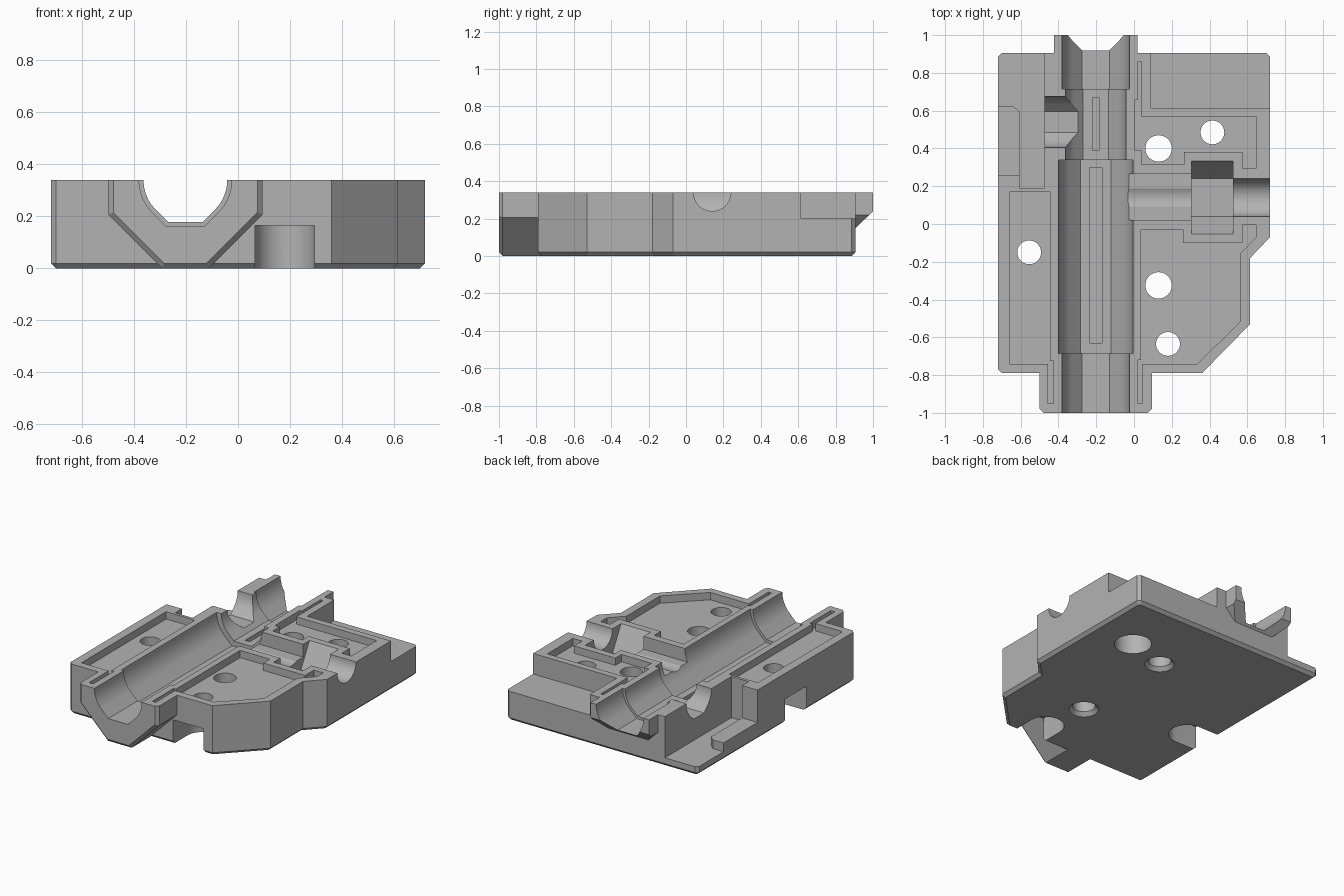
import bpy, bmesh, math

cube = bpy.data.objects.get("Cube")
if cube:
    bpy.data.objects.remove(cube)

TOP, OVER = 0.34, 0.5
BORE_X, CROSS_Y, PORT_Y = -0.2025, 0.14, 0.54

grey = bpy.data.materials.new("matte grey")
grey.use_nodes = True
grey.diffuse_color = (0.45, 0.45, 0.45, 1)
grey.node_tree.nodes["Principled BSDF"].inputs["Base Color"].default_value = (0.45, 0.45, 0.45, 1)

PLACE = {"x": lambda a, b, t: (t, a, b),
         "y": lambda a, b, t: (a, t, b),
         "z": lambda a, b, t: (a, b, t)}


def prism(name, points, lo, hi, axis="z", chamfer=0):
    """Extrude a profile along an axis; chamfer trims the rim of the low end."""
    bm = bmesh.new()
    ends = [[bm.verts.new(PLACE[axis](a, b, t)) for a, b in points] for t in (lo, hi)]
    cap = bm.faces.new(ends[0])
    bm.faces.new(ends[1])
    n = len(points)
    for i in range(n):
        j = (i + 1) % n
        bm.faces.new((ends[0][i], ends[0][j], ends[1][j], ends[1][i]))
    bmesh.ops.recalc_face_normals(bm, faces=bm.faces)
    if chamfer:
        rim = [e for e in cap.edges if axis == "z" or min(v.co.z for v in e.verts) < TOP - 0.01]
        bmesh.ops.bevel(bm, geom=rim, offset=chamfer, segments=1, affect="EDGES")
    mesh = bpy.data.meshes.new(name)
    bm.to_mesh(mesh)
    bm.free()
    mesh.materials.append(grey)
    obj = bpy.data.objects.new(name, mesh)
    bpy.context.collection.objects.link(obj)
    return obj


def box(x0, x1, y0, y1):
    return [(x0, y0), (x1, y0), (x1, y1), (x0, y1)]


def circle(x, y, r, n=40):
    return [(x + r * math.cos(math.tau * i / n), y + r * math.sin(math.tau * i / n)) for i in range(n)]


def trough(c, r):
    """Round channel whose lower part runs at 45 degrees into a flat floor."""
    arc = [math.radians(45 * i / 8) for i in range(9)]
    half = [(r, OVER - TOP)] + [(r * math.cos(a), -r * math.sin(a)) for a in arc]
    half.append((r * math.tan(math.pi / 8), -r))
    return [(c + u, TOP + v) for u, v in half] + [(c - u, TOP + v) for u, v in reversed(half)]


def half_round(c, r, n=24):
    arc = [math.pi * i / n for i in range(n + 1)]
    return ([(c + r, OVER)] + [(c + r * math.cos(a), TOP - r * math.sin(a)) for a in arc]
            + [(c - r, OVER)])


def hexagon_lug(c, half, side_z, bottom_z):
    run = half - (side_z - bottom_z)
    return [(c - half, TOP), (c - half, side_z), (c - run, bottom_z),
            (c + run, bottom_z), (c + half, side_z), (c + half, TOP)]


def combine(target, tool, operation):
    bpy.context.view_layer.objects.active = target
    mod = target.modifiers.new("join", "BOOLEAN")
    mod.operation, mod.object, mod.solver = operation, tool, "EXACT"
    bpy.ops.object.modifier_apply(modifier=mod.name)
    bpy.data.objects.remove(tool)


# Housing block with small clipped corners and a chamfered underside
c = 0.02
outline = [(-0.72, -0.79 + c), (-0.72 + c, -0.79), (0.36, -0.79), (0.615, -0.53), (0.615, -0.18),
           (0.72, -0.07), (0.72, 0.905 - c), (0.72 - c, 0.905), (-0.72 + c, 0.905), (-0.72, 0.905 - c)]
housing = prism("housing_half", outline, 0, TOP, chamfer=c)

# Front and rear lugs carrying the main bore
combine(housing, prism("front_lug", hexagon_lug(BORE_X, 0.297, 0.207, 0), -1, -0.7, "y", c), "UNION")
rear = prism("rear_lug", hexagon_lug(BORE_X, 0.22, 0.22, 0.1), 0.8, 1, "y")
combine(rear, prism("rear_slope", [(0.905, 0.148), (1.1, 0.335), (1.1, -0.1), (0.905, -0.1)],
                    -0.6, 0.2, "x"), "DIFFERENCE")
combine(housing, rear, "UNION")

cutters = []


def cut(points, lo, hi=OVER, axis="z"):
    cutters.append(prism("cutter", points, lo, hi, axis))


# Lowered rear corners, the left one keeping a short rail
cut(box(0.09, 0.9, 0.615, 1.1), 0.2)
cut([(-0.8, 1.1), (-0.475, 1.1), (-0.475, 0.19), (-0.605, 0.19), (-0.605, 0.595),
     (-0.64, 0.625), (-0.8, 0.625)], 0.06)
cut(box(-0.8, -0.6, 0.26, 0.7), 0.12)

# Shallow recesses inside the rims
FLOOR = 0.29
cut([(-0.66, 0.19 - c), (-0.66, -0.74), (-0.455, -0.74), (-0.455, -0.95), (-0.425, -0.95),
     (-0.425, -0.725), (-0.445, -0.725), (-0.445, 0.19 - c)], FLOOR)
cut([(0.02, -0.95), (0.045, -0.95), (0.045, -0.74), (0.335, -0.74), (0.56, -0.52), (0.56, -0.16),
     (0.645, -0.07), (0.645, -0.005), (0.575, -0.005), (0.575, -0.1), (0.26, -0.1),
     (0.26, -0.03), (0.037, -0.03), (0.037, -0.72), (0.02, -0.72)], FLOOR)
cut([(0.02, 0.86), (0.04, 0.86), (0.04, 0.57), (0.645, 0.57), (0.645, 0.295), (0.575, 0.295),
     (0.575, 0.38), (0.265, 0.38), (0.265, 0.315), (0.04, 0.315), (0.04, 0.39),
     (0.005, 0.39), (0.005, 0.66), (0.02, 0.66)], FLOOR)

# Main bore in four stepped sections, with slots along its floor
for r, y0, y1 in [(0.178, -1.1, -0.68), (0.197, -0.685, 0.34), (0.161, 0.33, 0.72), (0.178, 0.715, 1.1)]:
    cut(trough(BORE_X, r), y0, y1, "y")
cut(box(-0.235, -0.17, -0.63, 0.3), 0.12)
cut(box(-0.22, -0.185, 0.39, 0.67), 0.15)

# Side port, cross channel with its shelf, and hexagonal nut pocket
cut(trough(PORT_Y, 0.135), -0.6, -0.29, "x")
cut(half_round(CROSS_Y, 0.1), -0.15, 0.8, "x")
cut(box(-0.15, 0.31, 0.02, 0.265), 0.2525)
cut([(CROSS_Y + u, TOP + v) for u, v in [(-0.193, 0.1), (-0.193, 0), (-0.1, -0.165),
                                         (0.1, -0.165), (0.193, 0), (0.193, 0.1)]], 0.305, 0.525, "x")

# Screw holes, counterbores and countersinks
for x, y, r in [(0.13, 0.4, 0.07), (0.13, -0.325, 0.07), (0.415, 0.485, 0.063),
                (0.18, -0.635, 0.063), (-0.555, -0.15, 0.063)]:
    cut(circle(x, y, r), -0.1)
    if r == 0.07:
        sink = prism("cutter", circle(x, y, 0.065), -0.01, 0.03)
        for v in sink.data.vertices:
            if v.co.z < 0:
                v.co.x, v.co.y = x + (v.co.x - x) * 1.55, y + (v.co.y - y) * 1.55
        cutters.append(sink)
HEAD, HEAD_R = 0.165, 0.115
cut(circle(0.415, 0.485, HEAD_R), -0.1, HEAD)
n = 24
arc = [(HEAD_R * math.cos(math.pi * i / n), HEAD_R * math.sin(math.pi * i / n)) for i in range(n + 1)]
cut([(0.18 + u, -0.635 + v) for u, v in arc] + [(0.18 - HEAD_R, -0.9), (0.18 + HEAD_R, -0.9)], -0.1, HEAD)
cut([(-0.555 + v, -0.15 - u) for u, v in arc] + [(-0.85, -0.15 + HEAD_R), (-0.85, -0.15 - HEAD_R)], -0.1, HEAD)

for tool in cutters:
    combine(housing, tool, "DIFFERENCE")

# Smooth the round walls, keep the edges crisp
bpy.ops.object.select_all(action="DESELECT")
housing.select_set(True)
bpy.context.view_layer.objects.active = housing
bpy.ops.object.shade_smooth_by_angle(angle=math.radians(20))
